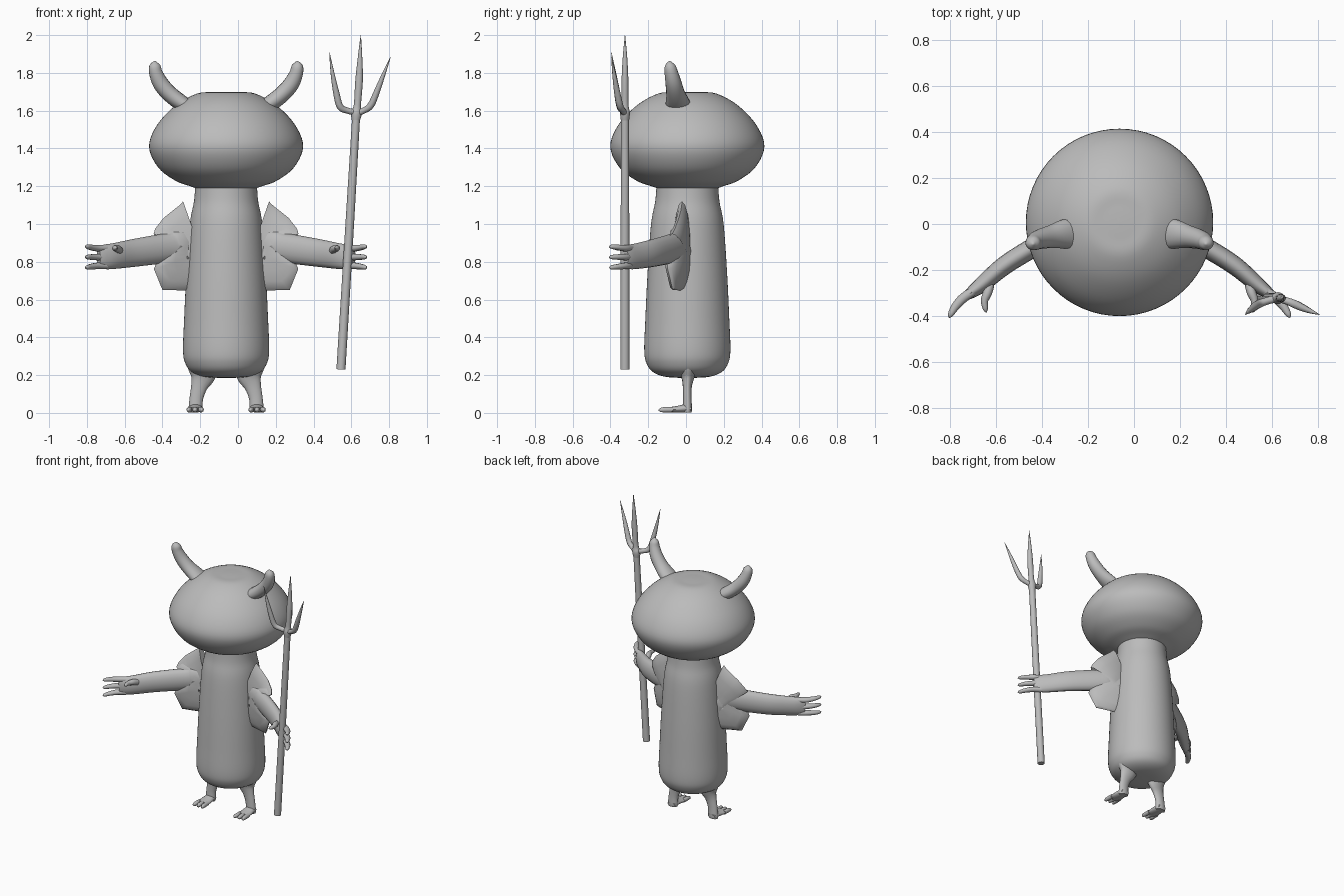
import bpy, bmesh, math
from mathutils import Vector

CX, CY = -0.063, 0.007          # body axis

grey = bpy.data.materials.new("plain grey")
grey.diffuse_color = (0.5, 0.5, 0.5, 1)


def smooth(keys, steps):
    """Catmull-Rom interpolation through tuples of numbers."""
    out = []
    n = len(keys)
    for i in range(n - 1):
        p = [keys[max(0, min(n - 1, i + k))] for k in (-1, 0, 1, 2)]
        for s in range(steps):
            t = s / steps
            out.append([0.5 * (2 * b + (c - a) * t + (2 * a - 5 * b + 4 * c - d) * t * t
                        + (3 * b - a - 3 * c + d) * t ** 3) for a, b, c, d in zip(*p)])
    out.append(list(keys[-1]))
    return out


def loft(bm, keys, up=(0, 0, 1), sides=16, steps=4):
    """Tube through (x, y, z, half width, half height) keys."""
    pts = smooth(keys, steps)
    rings = []
    for i, p in enumerate(pts):
        c = Vector(p[:3])
        tan = (Vector(pts[min(i + 1, len(pts) - 1)][:3]) - Vector(pts[max(i - 1, 0)][:3])).normalized()
        side = Vector(up).cross(tan).normalized()
        v = tan.cross(side)
        rings.append([bm.verts.new(c + side * max(p[3], 0.001) * math.cos(a) + v * max(p[4], 0.001) * math.sin(a))
                      for a in (2 * math.pi * k / sides for k in range(sides))])
    for r, q in zip(rings, rings[1:]):
        for k in range(sides):
            j = (k + 1) % sides
            bm.faces.new((r[k], r[j], q[j], q[k]))
    bm.faces.new(rings[0][::-1])
    bm.faces.new(rings[-1])


def finish(name, bm, loc=(0, 0, 0), mirror=False):
    bmesh.ops.recalc_face_normals(bm, faces=bm.faces)
    me = bpy.data.meshes.new(name)
    bm.to_mesh(me)
    bm.free()
    me.materials.append(grey)
    ob = bpy.data.objects.new(name, me)
    ob.location = loc
    bpy.context.collection.objects.link(ob)
    if mirror:
        ob.modifiers.new("mirror", "MIRROR").use_mirror_merge = False
    bpy.ops.object.select_all(action='DESELECT')
    ob.select_set(True)
    bpy.context.view_layer.objects.active = ob
    bpy.ops.object.shade_smooth_by_angle(angle=math.radians(50))
    return ob


def lathe(name, profile):
    bm = bmesh.new()
    loft(bm, [(0, 0, z, r, r) for r, z in profile], up=(0, 1, 0), sides=64, steps=5)
    finish(name, bm, (CX, CY, 0))


# Head and body, turned around the same axis
lathe("head", [(0.13, 1.18), (0.19, 1.2), (0.27, 1.23), (0.36, 1.3), (0.408, 1.41),
               (0.365, 1.525), (0.265, 1.63), (0.155, 1.69), (0.07, 1.698), (0.0, 1.70)])
lathe("body", [(0.0, 0.185), (0.11, 0.19), (0.18, 0.215), (0.215, 0.26), (0.228, 0.33), (0.222, 0.5),
               (0.21, 0.75), (0.192, 1.0), (0.17, 1.12), (0.163, 1.21)])

# Horns: wide flat base, bending up and forward
bm = bmesh.new()
loft(bm, [(0.16, -0.04, 1.60, 0.07, 0.03), (0.235, -0.043, 1.64, 0.065, 0.042), (0.30, -0.055, 1.69, 0.05, 0.043),
          (0.347, -0.066, 1.745, 0.043, 0.042), (0.372, -0.078, 1.80, 0.036, 0.036),
          (0.377, -0.085, 1.84, 0.027, 0.029), (0.376, -0.087, 1.863, 0.003, 0.003)], up=(0.5, 0, -1))
finish("horns", bm, (CX, 0, 0), True)

# Arms with blade-like shoulders, palms, three fingers and a thumb
bm = bmesh.new()
loft(bm, [(0.14, -0.02, 0.865, 0.045, 0.27), (0.19, -0.022, 0.845, 0.045, 0.235), (0.222, -0.03, 0.81, 0.045, 0.2),
          (0.245, -0.04, 0.882, 0.045, 0.1), (0.28, -0.052, 0.878, 0.045, 0.08), (0.38, -0.105, 0.863, 0.043, 0.077),
          (0.50, -0.18, 0.845, 0.041, 0.073), (0.595, -0.26, 0.83, 0.035, 0.068),
          (0.645, -0.298, 0.826, 0.026, 0.065), (0.675, -0.32, 0.825, 0.016, 0.055)])
for z, spread in ((0.872, 0.008), (0.825, 0), (0.778, -0.008)):
    loft(bm, [(0.635, -0.292, z, 0.02, 0.018), (0.68, -0.322, z, 0.021, 0.018), (0.715, -0.36, z + spread / 2, 0.018, 0.015),
              (0.736, -0.395, z + spread, 0.012, 0.011), (0.742, -0.408, z + spread, 0.002, 0.002)], sides=10)
loft(bm, [(0.565, -0.265, 0.86, 0.02, 0.02), (0.575, -0.30, 0.87, 0.02, 0.02), (0.588, -0.335, 0.872, 0.016, 0.016),
          (0.584, -0.37, 0.872, 0.011, 0.011), (0.58, -0.385, 0.872, 0.002, 0.002)], sides=10)
finish("arms", bm, (CX, 0, 0), True)

# Legs, flat feet and three toes each
bm = bmesh.new()
loft(bm, [(0.12, 0.01, 0.24, 0.085, 0.05), (0.125, 0.01, 0.19, 0.065, 0.035), (0.142, 0.007, 0.14, 0.044, 0.024),
          (0.157, 0.007, 0.08, 0.036, 0.022), (0.162, 0.008, 0.02, 0.037, 0.024), (0.162, 0.008, 0.003, 0.034, 0.021)],
     up=(0, 1, 0))
loft(bm, [(0.162, 0.028, 0.02, 0.03, 0.014), (0.162, 0.0, 0.024, 0.036, 0.022), (0.163, -0.05, 0.019, 0.042, 0.017),
          (0.164, -0.09, 0.017, 0.043, 0.013)])
for d in (-1, 0, 1):
    x = 0.164 + d * 0.031
    loft(bm, [(x, -0.07, 0.017, 0.014, 0.014), (x, -0.11, 0.017, 0.015, 0.015),
              (x + d * 0.003, -0.135, 0.015, 0.010, 0.011), (x + d * 0.003, -0.145, 0.013, 0.002, 0.002)], sides=10)
finish("legs", bm, (CX, 0, 0), True)

# Trident: leaning shaft, centre prong and two curved side prongs
bm = bmesh.new()
loft(bm, [(0.545, -0.323, 0.23, 0.024, 0.024), (0.585, -0.323, 0.89, 0.023, 0.023),
          (0.625, -0.323, 1.56, 0.021, 0.021)], up=(0, 1, 0))
finish("trident_shaft", bm)
bm = bmesh.new()
loft(bm, [(0.624, -0.323, 1.55, 0.022, 0.022), (0.627, -0.323, 1.59, 0.029, 0.026), (0.632, -0.323, 1.63, 0.019, 0.019),
          (0.641, -0.323, 1.76, 0.02, 0.018), (0.646, -0.323, 1.88, 0.012, 0.012), (0.65, -0.323, 2.0, 0.001, 0.001)],
     up=(0, 1, 0))
loft(bm, [(0.627, -0.323, 1.59, 0.017, 0.017), (0.58, -0.335, 1.60, 0.016, 0.016), (0.54, -0.35, 1.622, 0.018, 0.018),
          (0.519, -0.365, 1.70, 0.016, 0.016), (0.50, -0.38, 1.80, 0.01, 0.01), (0.484, -0.395, 1.908, 0.001, 0.001)],
     up=(0, 1, 0), sides=12)
loft(bm, [(0.627, -0.323, 1.585, 0.017, 0.017), (0.665, -0.335, 1.60, 0.016, 0.016), (0.703, -0.35, 1.628, 0.018, 0.018),
          (0.735, -0.365, 1.70, 0.016, 0.016), (0.77, -0.38, 1.79, 0.01, 0.01), (0.808, -0.395, 1.885, 0.001, 0.001)],
     up=(0, 1, 0), sides=12)
finish("trident_head", bm)
